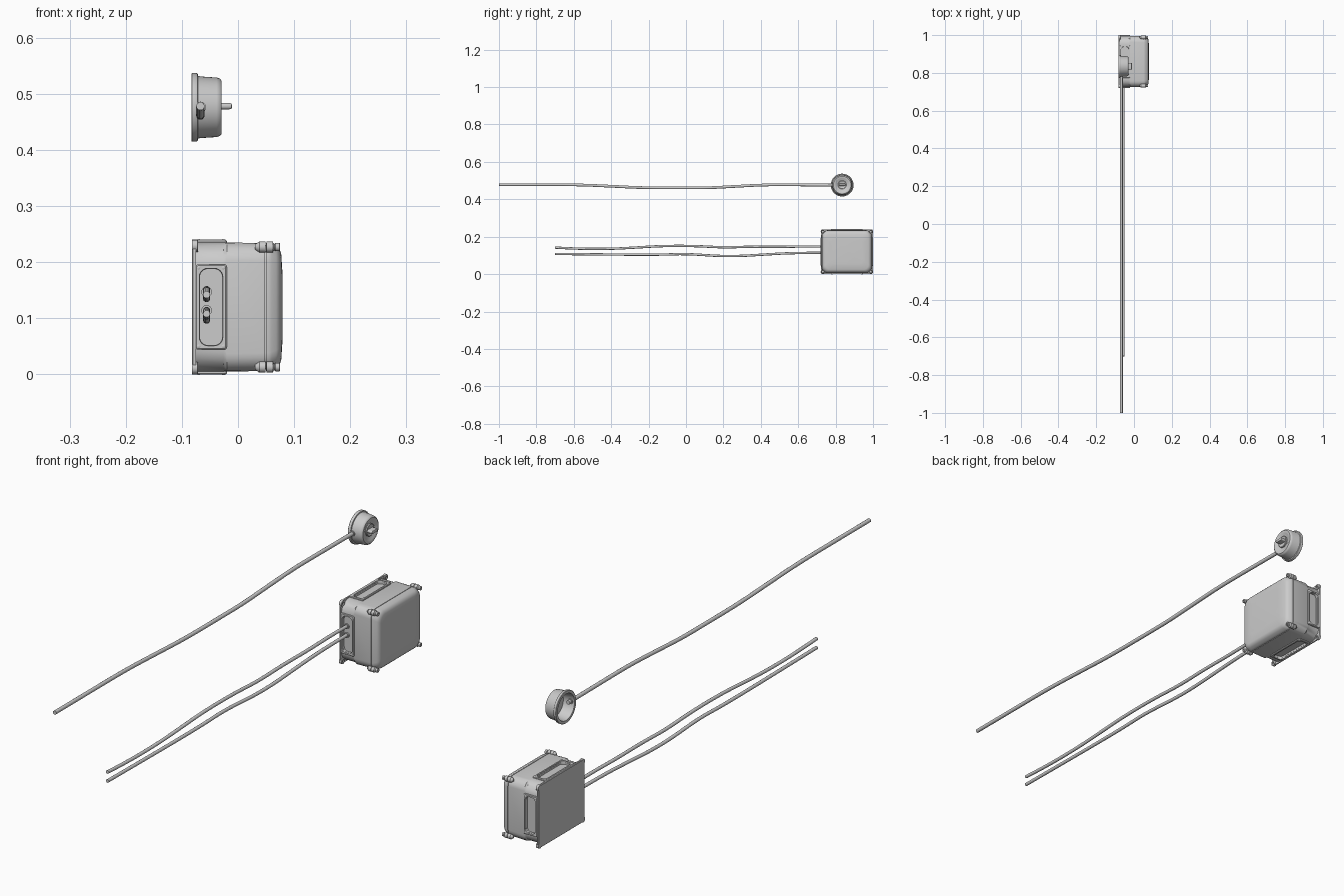
import bpy, bmesh, math
from mathutils import Vector

if "Cube" in bpy.data.objects:
    bpy.data.objects.remove(bpy.data.objects["Cube"])

BOX_Y, BOX_Z = 0.86, 0.12
CUP_Y, CUP_Z = 0.835, 0.476


def finish(name, bm, angle=35):
    bmesh.ops.recalc_face_normals(bm, faces=bm.faces)
    me = bpy.data.meshes.new(name)
    bm.to_mesh(me)
    bm.free()
    ob = bpy.data.objects.new(name, me)
    bpy.context.collection.objects.link(ob)
    smooth(ob, angle)
    return ob


def smooth(ob, angle=35):
    bpy.ops.object.select_all(action='DESELECT')
    ob.select_set(True)
    bpy.context.view_layer.objects.active = ob
    bpy.ops.object.shade_smooth_by_angle(angle=math.radians(angle))


def rounded_rect(hu, hv, r, seg=6):
    pts = []
    for i, (su, sv) in enumerate([(1, 1), (-1, 1), (-1, -1), (1, -1)]):
        for k in range(seg + 1):
            a = math.pi / 2 * (i + k / seg)
            pts.append((su * (hu - r) + r * math.cos(a), sv * (hv - r) + r * math.sin(a)))
    return pts


def loft(name, place, sections, caps=True):
    """Skin rounded rectangles (w, half_u, half_v, radius) stacked along w."""
    bm = bmesh.new()
    rings = [[bm.verts.new(place(u, v, w)) for u, v in rounded_rect(hu, hv, r)]
             for w, hu, hv, r in sections]
    n = len(rings[0])
    for a, b in zip(rings, rings[1:]):
        for i in range(n):
            j = (i + 1) % n
            bm.faces.new((a[i], a[j], b[j], b[i]))
    if caps:
        bm.faces.new(rings[0])
        bm.faces.new(rings[-1])
    return finish(name, bm)


def lathe(name, origin, axis, profile, seg=32):
    """Revolve (distance along axis, radius) pairs."""
    q = Vector((0, 0, 1)).rotation_difference(Vector(axis))
    o = Vector(origin)
    bm = bmesh.new()
    rings = []
    for w, r in profile:
        if r == 0:
            rings.append([bm.verts.new(o + q @ Vector((0, 0, w)))] * seg)
        else:
            rings.append([bm.verts.new(o + q @ Vector((r * math.cos(t), r * math.sin(t), w)))
                          for t in (2 * math.pi * k / seg for k in range(seg))])
    for a, b in zip(rings, rings[1:]):
        for i in range(seg):
            j = (i + 1) % seg
            bm.faces.new(list(dict.fromkeys((a[i], a[j], b[j], b[i]))))
    return finish(name, bm)


def cable(name, x, points, r):
    cu = bpy.data.curves.new(name, 'CURVE')
    cu.dimensions = '3D'
    cu.bevel_depth, cu.bevel_resolution, cu.use_fill_caps = r, 3, True
    sp = cu.splines.new('NURBS')
    sp.points.add(len(points) - 1)
    for p, (y, z) in zip(sp.points, points):
        p.co = (x, y, z, 1)
    sp.order_u, sp.use_endpoint_u, sp.resolution_u = 3, True, 4
    ob = bpy.data.objects.new(name, cu)
    bpy.context.collection.objects.link(ob)
    bpy.ops.object.select_all(action='DESELECT')
    ob.select_set(True)
    bpy.context.view_layer.objects.active = ob
    bpy.ops.object.convert(target='MESH')
    smooth(bpy.context.object, 50)


def in_box(u, v, w):
    return (w, BOX_Y + u, BOX_Z + v)


# Box: back plate, body with tighter corners above the plate, domed lid
loft("back_plate", in_box, [
    (-0.082, .137, .117, .018), (-0.080, .139, .119, .02), (-0.075, .139, .119, .02)])
body = loft("box_body", in_box, [
    (-0.077, .135, .115, .045), (-0.026, .135, .115, .045),
    (-0.020, .135, .115, .032), (0.048, .134, .114, .032)])
loft("lid_seam", in_box, [(0.046, .131, .111, .03), (0.053, .131, .111, .03)])
loft("lid", in_box, [
    (0.050, .134, .114, .032), (0.056, .134, .114, .032), (0.060, .132, .112, .032),
    (0.068, .129, .109, .032), (0.074, .123, .103, .03), (0.077, .115, .095, .026),
    (0.079, .085, .065, .02)])

# Connection panels on the four side walls: raised frame, pocket and screws
sides = [("front", 1, -1, .135, .076), ("rear", 1, 1, .135, .076),
         ("top", 2, 1, .115, .086), ("bottom", 2, -1, .115, .086)]
for label, axis, sgn, wall, half in sides:
    def on_wall(u, v, w, axis=axis, sgn=sgn, wall=wall):
        d = sgn * (wall + w)
        return ((-0.048 + u, BOX_Y + d, BOX_Z + v) if axis == 1
                else (-0.048 + u, BOX_Y + v, BOX_Z + d))
    loft(label + "_panel_frame", on_wall, [
        (-.003, .028, half, .005), (.003, .028, half, .005), (.005, .026, half - .002, .004),
        (.005, .021, half - .007, .015), (-.007, .020, half - .008, .015)], caps=False)
    cutter = loft(label + "_pocket_cutter", on_wall, [
        (-.007, .020, half - .008, .015), (.02, .020, half - .008, .015)])
    cutter.hide_render = True
    cutter.hide_set(True)
    cutter.display_type = 'WIRE'
    mod = body.modifiers.new(label + "_pocket", 'BOOLEAN')
    mod.object, mod.operation, mod.solver = cutter, 'DIFFERENCE', 'EXACT'
    out = [0, 0, 0]
    out[axis] = sgn
    for su in (-1, 1):
        for sv in (-1, 1):
            lathe(label + "_panel_screw", on_wall(su * .022, sv * (half - .006), .004), out,
                  [(0, .003), (.0015, .003), (.002, .002), (.002, 0)], 10)

# Bake the pockets, then drop the cutters
bpy.ops.object.select_all(action='DESELECT')
body.select_set(True)
bpy.context.view_layer.objects.active = body
for m in list(body.modifiers):
    if m.type == 'BOOLEAN':
        bpy.ops.object.modifier_move_to_index(modifier=m.name, index=0)
        bpy.ops.object.modifier_apply(modifier=m.name)
for ob in list(bpy.data.objects):
    if ob.name.endswith("_cutter"):
        bpy.data.objects.remove(ob)
smooth(body)

# Corner hardware: body lug, lid lug with screw head, back mounting foot
for sy in (-1, 1):
    for sz in (-1, 1):
        y, z = BOX_Y + sy * .128, BOX_Z + sz * .107
        lathe("body_lug", (0, y, z), (1, 0, 0),
              [(.030, 0), (.030, .004), (.038, .010), (.049, .010), (.049, 0)], 16)
        lathe("lid_lug", (0, y, z), (1, 0, 0),
              [(.051, 0), (.051, .010), (.062, .010), (.063, .007), (.065, .0055),
               (.067, .0075), (.074, .0075), (.075, .006), (.075, .003), (.071, .003), (.071, 0)], 16)
        lathe("mounting_foot", (0, BOX_Y + sy * .129, BOX_Z + sz * .109), (1, 0, 0),
              [(-.082, 0), (-.082, .011), (-.072, .011), (-.071, .009), (-.071, .005),
               (-.076, .005), (-.076, 0)], 16)

# Round switch: hollow flanged cup with dished face
lathe("switch_cup", (0, CUP_Y, CUP_Z), (1, 0, 0), [
    (-.040, 0), (-.040, .045), (-.083, .050), (-.083, .060), (-.082, .061), (-.074, .061),
    (-.072, .060), (-.071, .056), (-.068, .055), (-.038, .053), (-.032, .051), (-.029, .047),
    (-.029, .040), (-.031, .036), (-.035, .025), (-.036, .020), (-.036, 0)], 48)
lathe("switch_collar", (0, CUP_Y, CUP_Z + .002), (1, 0, 0),
      [(-.037, .023), (-.031, .023), (-.030, .021), (-.032, .018), (-.032, 0)], 32)


def in_cup(u, v, w):
    return (w, CUP_Y + u, CUP_Z + .002 + v)


loft("switch_lever", in_cup, [
    (-.036, .017, .0055, .005), (-.015, .018, .0055, .005),
    (-.012, .017, .005, .0045), (-.011, .015, .003, .0025)])

# Cable entry collars
lathe("switch_grommet", (-.067, .776, CUP_Z), (0, 1, 0),
      [(0, .006), (0, .010), (.014, .010), (.014, .006)], 20)
for z in (.147, .114):
    lathe("box_grommet", (-.056, .727, z), (0, 1, 0),
          [(0, .006), (0, .0095), (.012, .0095), (.012, .006)], 20)

# Cables
cable("switch_cable", -.067, [
    (-1, .478), (-.8, .478), (-.58, .478), (-.4, .470), (-.22, .461), (0, .461), (.12, .461),
    (.26, .469), (.43, .478), (.6, .477), (.80, .476)], .0075)
cable("upper_box_cable", -.056, [
    (-.70, .142), (-.58, .135), (-.4, .135), (-.27, .142), (-.13, .151), (.05, .151),
    (.2, .142), (.34, .147), (.5, .145), (.65, .149), (.74, .147)], .0065)
cable("lower_box_cable", -.056, [
    (-.70, .108), (-.5, .106), (-.3, .104), (-.12, .104), (0, .109), (.18, .096),
    (.3, .097), (.42, .105), (.58, .114), (.74, .114)], .0065)
